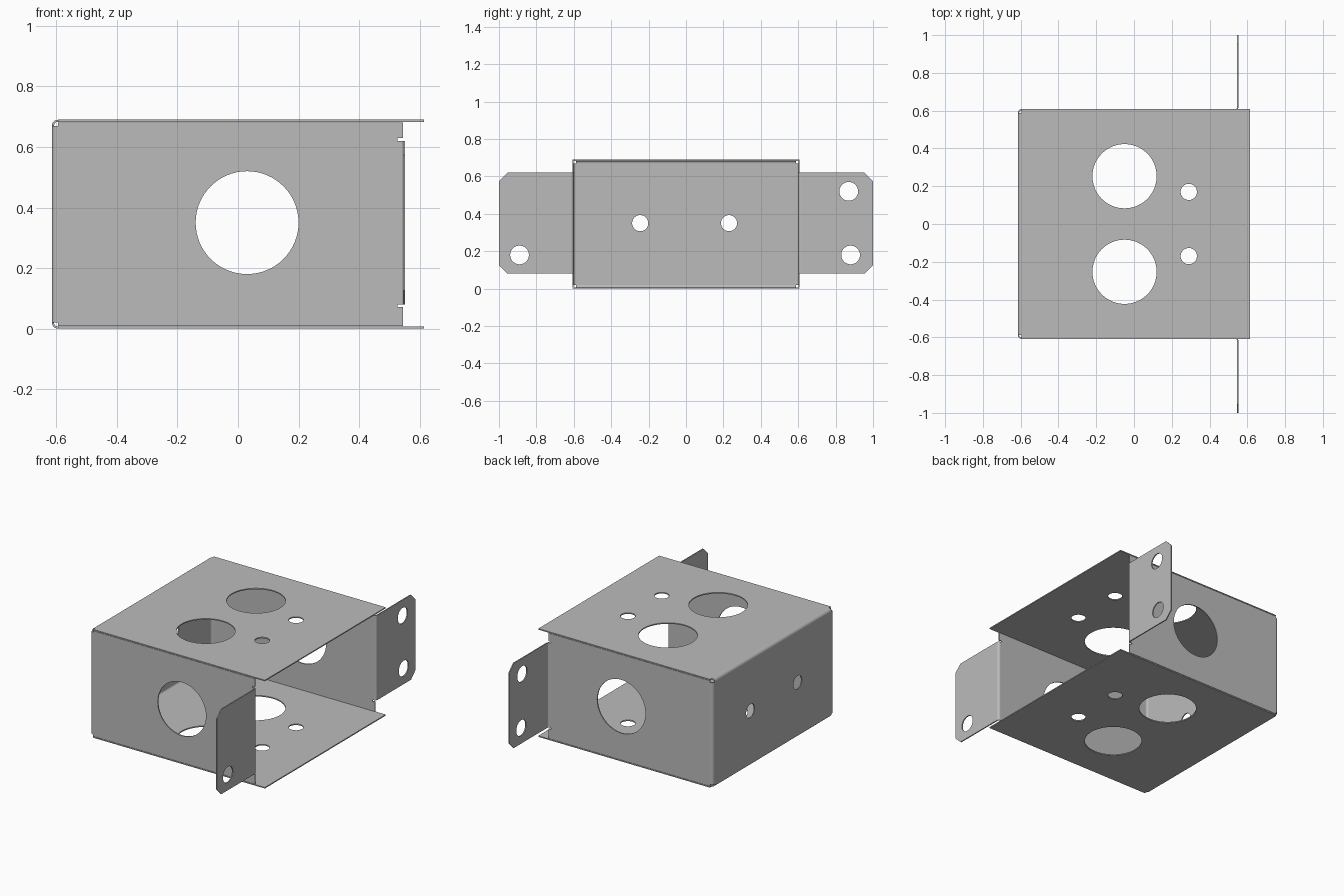
import bpy, bmesh
from math import sin, cos, pi
from mathutils import Matrix

if "Cube" in bpy.data.objects:
    bpy.data.objects.remove(bpy.data.objects["Cube"])

steel = bpy.data.materials.new("grey sheet steel")
steel.use_nodes = True
grey = (0.5, 0.5, 0.5, 1)
steel.diffuse_color = grey
steel.node_tree.nodes["Principled BSDF"].inputs["Base Color"].default_value = grey

# Overall sizes
T = 0.007                  # sheet thickness
R = 0.02                   # outer bend radius
H = 0.69                   # box height
X, Y = 0.615, 0.608        # half width and half depth
FX = 0.552                 # outer face of the flanges
FR = 0.015                 # flange bend radius
F_LO, F_HI = 0.08, 0.62    # flange height range

# Each outline is drawn in the two axes that follow the extrusion axis
AXES = {
    "z": Matrix.Identity(3),
    "x": Matrix(((0, 0, 1), (1, 0, 0), (0, 1, 0))),
    "y": Matrix(((0, 1, 0), (0, 0, 1), (1, 0, 0))),
}


def circle(u, v, r, n=64):
    return [(u + r * cos(2 * pi * i / n), v + r * sin(2 * pi * i / n)) for i in range(n)]


def rect(u0, u1, v0, v1):
    return [(u0, v0), (u1, v0), (u1, v1), (u0, v1)]


def bend(u, v, r, su, sv, n=8):
    """Quarter ring section pointing towards the signs su, sv."""
    angles = [pi / 2 * i / n for i in range(n + 1)]
    outer = [(u + su * r * cos(a), v + sv * r * sin(a)) for a in angles]
    inner = [(u + su * (r - T) * cos(a), v + sv * (r - T) * sin(a)) for a in angles]
    return outer + inner[::-1]


def sheet(name, axis, lo, hi, outline, holes=()):
    """Outline with holes, extruded along an axis from lo to hi."""
    curve = bpy.data.curves.new(name, "CURVE")
    curve.dimensions = "2D"
    curve.fill_mode = "BOTH"
    curve.extrude = (hi - lo) / 2
    for loop in [outline, *holes]:
        spline = curve.splines.new("POLY")
        spline.points.add(len(loop) - 1)
        for point, (u, v) in zip(spline.points, loop):
            point.co = (u, v, 0, 1)
        spline.use_cyclic_u = True
    temp = bpy.data.objects.new(name + "_outline", curve)
    bpy.context.collection.objects.link(temp)
    graph = bpy.context.evaluated_depsgraph_get()
    mesh = bpy.data.meshes.new_from_object(temp.evaluated_get(graph))
    bpy.data.objects.remove(temp)
    bpy.data.curves.remove(curve)

    mesh.transform(Matrix.Translation((0, 0, (lo + hi) / 2)))
    mesh.transform(AXES[axis].to_4x4())
    bm = bmesh.new()
    bm.from_mesh(mesh)
    bmesh.ops.remove_doubles(bm, verts=bm.verts, dist=0.00005)
    bmesh.ops.recalc_face_normals(bm, faces=bm.faces)
    for face in bm.faces:
        face.smooth = True
        face.material_index = 0
    bm.to_mesh(mesh)
    bm.free()
    mesh.set_sharp_from_angle(angle=pi / 6)
    mesh.materials.clear()
    mesh.materials.append(steel)
    mesh.name = name
    obj = bpy.data.objects.new(name, mesh)
    bpy.context.collection.objects.link(obj)
    return obj


# Top and bottom plates with two large and two small holes
plate_holes = [circle(-0.05, s * 0.253, 0.17) for s in (-1, 1)]
plate_holes += [circle(0.29, s * 0.17, 0.043) for s in (-1, 1)]
for name, z in (("bottom", 0), ("top", H - T)):
    sheet(name + "_plate", "z", z, z + T, rect(R - X, X, -Y, Y), plate_holes)

# Closed side panel with two screw holes
sheet("side_panel", "x", -X, T - X, rect(R - Y, Y - R, R, H - R),
      [circle(-0.245, 0.35, 0.043), circle(0.23, 0.35, 0.043)])

# Rounded bends joining the side panel to its neighbours, open at the corners
for name, z, s in (("bottom", R, -1), ("top", H - R, 1)):
    sheet(name + "_bend", "y", R - Y, Y - R, bend(z, R - X, R, s, -1))
for name, s in (("front", -1), ("back", 1)):
    sheet(name + "_bend", "z", R, H - R, bend(R - X, s * (Y - R), R, -1, s))

# Walls with relief notches, each folded outward into a mounting flange
gap, notch = 0.009, 0.009
bx = FX - FR               # where the flange bend starts
wall = [
    (gap, R - X), (gap, FX - T), (F_LO - notch, FX - T), (F_LO - notch, bx - 0.01),
    (F_LO, bx - 0.01), (F_LO, bx), (F_HI, bx), (F_HI, bx - 0.01),
    (F_HI + notch, bx - 0.01), (F_HI + notch, FX - T), (H - gap, FX - T), (H - gap, R - X),
]
chamfer = 0.046
flange_holes = {
    "front": [circle(-0.89, 0.18, 0.05)],
    "back": [circle(0.87, 0.52, 0.05), circle(0.88, 0.18, 0.05)],
}
for name, s in (("front", -1), ("back", 1)):
    lo, hi = sorted((s * (Y - T), s * Y))
    sheet(name + "_wall", "y", lo, hi, wall, [circle(0.35, 0.03, 0.17)])
    root = Y - T + FR
    sheet(name + "_flange_bend", "z", F_LO, F_HI, bend(bx, s * root, FR, 1, -s))
    flange = [(s * root, F_LO), (s * (1 - chamfer), F_LO), (s, F_LO + chamfer),
              (s, F_HI - chamfer), (s * (1 - chamfer), F_HI), (s * root, F_HI)]
    sheet(name + "_flange", "x", FX - T, FX, flange, flange_holes[name])
